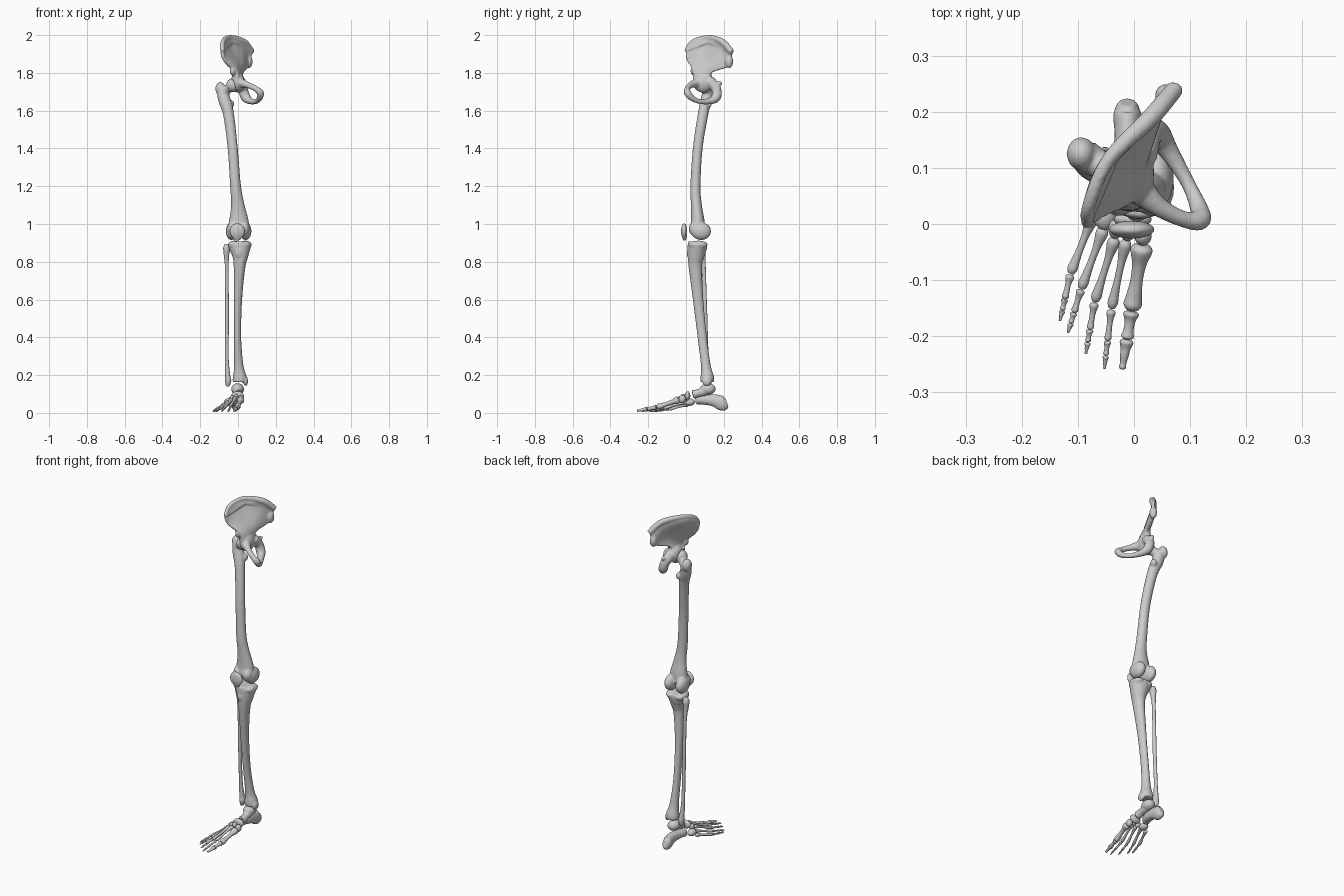
import bpy, bmesh, math
from mathutils import Vector, Matrix


def spline(pts, n=5):
    """Catmull-Rom through points of any dimension."""
    p = [Vector(q) for q in pts]
    p = [2 * p[0] - p[1]] + p + [2 * p[-1] - p[-2]]
    out = []
    for i in range(1, len(p) - 2):
        a, b, c, d = p[i - 1:i + 3]
        for k in range(n):
            t = k / n
            out.append((2 * b + (c - a) * t + (2 * a - 5 * b + 4 * c - d) * t * t
                        + (3 * b - a - 3 * c + d) * t ** 3) * 0.5)
    return out + [p[-2]]


def loft(bm, rings):
    vs = [[bm.verts.new(co) for co in r] for r in rings]
    m = len(vs[0])
    for r, s in zip(vs, vs[1:]):
        for j in range(m):
            bm.faces.new((r[j], r[(j + 1) % m], s[(j + 1) % m], s[j]))
    for r in (vs[0][::-1], vs[-1]):
        c = bm.verts.new(sum((v.co for v in r), Vector()) / m)
        for j in range(m):
            bm.faces.new((r[j], r[(j + 1) % m], c))


def tube(bm, pts, ref=(1, 0, 0)):
    """Elliptical tube: points are (x, y, z, radius along ref, other radius)."""
    s = spline([q if len(q) == 5 else (*q, q[3]) for q in pts])
    rings = []
    for i, q in enumerate(s):
        t = (Vector(s[min(i + 1, len(s) - 1)][:3]) - Vector(s[max(i - 1, 0)][:3])).normalized()
        a = Vector(ref)
        a = (a - t * a.dot(t)).normalized()
        b = t.cross(a)
        rings.append([Vector(q[:3]) + a * (q[3] * math.cos(k * math.pi / 8))
                      + b * (q[4] * math.sin(k * math.pi / 8)) for k in range(16)])
    loft(bm, rings)


def blob(bm, c, r):
    bmesh.ops.create_uvsphere(bm, u_segments=24, v_segments=14, radius=1,
                              matrix=Matrix.Translation(c) @ Matrix.Diagonal((*r, 1)))


def finish(name, bm, voxel=0.005, smooth=4):
    """Fuse the overlapping pieces into one smooth bone."""
    bmesh.ops.recalc_face_normals(bm, faces=bm.faces)
    me = bpy.data.meshes.new(name)
    bm.to_mesh(me)
    bm.free()
    ob = bpy.data.objects.new(name, me)
    bpy.context.collection.objects.link(ob)
    m = ob.modifiers.new("fuse", 'REMESH')
    m.mode, m.voxel_size, m.use_smooth_shade = 'VOXEL', voxel, True
    m = ob.modifiers.new("soften", 'SMOOTH')
    m.factor, m.iterations = 0.5, smooth
    return ob


# hip bone: iliac blade
bm = bmesh.new()
rows = [
    [(-.02, .05, 1.75), (-.005, .07, 1.75), (0, .09, 1.75), (.005, .115, 1.75), (.01, .145, 1.75)],
    [(-.02, .04, 1.81), (-.01, .06, 1.81), (0, .085, 1.81), (.008, .11, 1.80), (.015, .135, 1.80)],
    [(-.07, .01, 1.86), (-.05, .05, 1.88), (-.02, .10, 1.88), (.025, .155, 1.86), (.05, .215, 1.83)],
    [(-.083, .0, 1.89), (-.078, .045, 1.94), (-.05, .11, 1.955), (.02, .18, 1.93), (.06, .235, 1.87)],
    [(-.083, .0, 1.915), (-.08, .035, 1.965), (-.045, .115, 1.988), (.03, .19, 1.965), (.075, .243, 1.91)]]
cols = [spline(c) for c in zip(*[spline(r) for r in rows])]
thick = [v[0] for v in spline([(.05, 0), (.032, 0), (.018, 0), (.018, 0), (.018, 0)])]
rings = []
for j in range(len(cols[0])):
    up, down = [], []
    for i in range(len(cols)):
        du = cols[min(i + 1, len(cols) - 1)][j] - cols[max(i - 1, 0)][j]
        dv = cols[i][min(j + 1, len(cols[0]) - 1)] - cols[i][max(j - 1, 0)]
        n = du.cross(dv).normalized() * thick[j] / 2
        up.append(cols[i][j] + n)
        down.append(cols[i][j] - n)
    rings.append(up + down[::-1])
loft(bm, rings)
# crest rim and spines
tube(bm, [(*p, r) for p, r in zip(rows[-1], (.012, .012, .013, .017, .016))], (0, 0, 1))
blob(bm, (.057, .228, 1.86), (.02, .022, .035))
blob(bm, (-.028, .042, 1.81), (.015, .018, .025))
# socket body, pubis and ischium ring
blob(bm, (.0, .092, 1.75), (.036, .056, .055))
tube(bm, [(0, .07, 1.75, .03), (.045, .03, 1.738, .018), (.09, .008, 1.718, .015),
          (.118, .008, 1.695, .019), (.115, .03, 1.668, .016), (.095, .075, 1.648, .013),
          (.062, .13, 1.652, .018), (.04, .16, 1.672, .026), (.025, .16, 1.715, .026),
          (.01, .125, 1.755, .032)], (.0096, .0068, .0142))
blob(bm, (.025, .175, 1.745), (.012, .018, .012))
hip = finish("hip_bone", bm)
# hollow the hip socket
head = (-.025, .085, 1.735)
bm = bmesh.new()
blob(bm, head, (.041, .041, .041))
cutter = finish("socket_cutter", bm)
cutter.hide_render = True
m = hip.modifiers.new("socket", 'BOOLEAN')
m.operation, m.object = 'DIFFERENCE', cutter
deps = bpy.context.evaluated_depsgraph_get()
me = bpy.data.meshes.new_from_object(hip.evaluated_get(deps))
hip.modifiers.clear()
hip.data = me
bpy.data.objects.remove(cutter)

# femur
bm = bmesh.new()
tube(bm, [(-.087, .12, 1.72, .026, .026), (-.073, .108, 1.66, .033, .03), (-.05, .09, 1.58, .029, .028),
          (-.028, .062, 1.4, .027, .026), (-.013, .05, 1.2, .029, .027), (-.001, .055, 1.1, .036, .029),
          (.004, .062, 1.02, .052, .036), (.004, .06, .97, .057, .04)])
tube(bm, [(-.085, .12, 1.69, .03), (-.055, .102, 1.715, .025), (*head, .027)], (0, 0, 1))
blob(bm, head, (.038, .038, .038))
blob(bm, (-.094, .125, 1.715), (.026, .03, .037))
blob(bm, (-.038, .118, 1.635), (.018, .018, .022))
for x in (-.034, .04):
    blob(bm, (x, .08, .962), (.031, .053, .047))
    blob(bm, (x * .8, .05, .975), (.03, .036, .04))
finish("femur", bm)

# kneecap
bm = bmesh.new()
blob(bm, (-.004, -.01, .962), (.041, .016, .042))
blob(bm, (-.004, -.008, .94), (.026, .013, .03))
finish("kneecap", bm, .004)

# tibia
bm = bmesh.new()
tube(bm, [(.01, .062, .905, .058, .05), (.01, .06, .88, .06, .052), (.012, .053, .83, .043, .044),
          (.008, .05, .77, .031, .036), (0, .064, .6, .022, .028), (-.002, .086, .4, .019, .025),
          (.004, .105, .25, .025, .026), (.009, .112, .19, .037, .036), (.009, .113, .163, .038, .036)])
for x in (-.02, .04):
    blob(bm, (x, .065, .89), (.032, .05, .022))
blob(bm, (.005, .018, .845), (.018, .014, .03))
blob(bm, (.041, .11, .168), (.012, .025, .026))
finish("tibia", bm)

# fibula
bm = bmesh.new()
tube(bm, [(-.059, .085, .895, .012, .012), (-.06, .085, .87, .019, .02), (-.061, .088, .83, .014, .015),
          (-.059, .095, .75, .01, .011), (-.058, .102, .5, .0105, .012), (-.059, .11, .3, .01, .011),
          (-.055, .116, .2, .014, .016), (-.052, .118, .17, .017, .02), (-.056, .12, .14, .01, .012)])
finish("fibula", bm, .004)

# heel and ankle bones
bm = bmesh.new()
tube(bm, [(-.012, .217, .055, .016, .024), (-.012, .195, .05, .025, .04), (-.012, .15, .066, .023, .033),
          (-.022, .09, .07, .026, .026), (-.035, .055, .065, .02, .022)])
finish("heel_bone", bm, .004)
bm = bmesh.new()
blob(bm, (-.002, .115, .126), (.034, .042, .031))
tube(bm, [(.0, .1, .115, .025), (.003, .065, .105, .021), (.004, .035, .097, .024)])
finish("talus", bm, .004)

# midfoot bones
midfoot = [("navicular", (-.002, .008, .09), (.034, .015, .025)),
           ("cuboid", (-.052, .018, .057), (.022, .03, .02)),
           ("cuneiform_1", (.016, -.02, .073), (.016, .019, .022)),
           ("cuneiform_2", (-.011, -.015, .083), (.013, .016, .018)),
           ("cuneiform_3", (-.033, -.009, .075), (.013, .018, .018))]
for name, c, r in midfoot:
    bm = bmesh.new()
    blob(bm, c, r)
    finish(name, bm, .003, 2)


# metatarsals and toe bones
def long_bone(name, a, b, r0, rm, r1):
    bm = bmesh.new()
    a, b = Vector(a), Vector(b)
    prof = [(0, r0 * .65), (.08, r0), (.3, rm * 1.15), (.55, rm), (.78, r1 * .85), (.92, r1), (1, r1 * .65)]
    tube(bm, [(*a.lerp(b, t), r) for t, r in prof])
    finish(name, bm, .0022, 2)


# base, head, tip, thickness of each ray
rays = [((.015, -.037, .07), (-.004, -.153, .03), (-.021, -.259, .011), 1.75),
        ((-.014, -.029, .08), (-.04, -.15, .034), (-.053, -.259, .007), 1),
        ((-.034, -.025, .072), (-.07, -.138, .03), (-.086, -.232, .007), 1),
        ((-.054, -.008, .056), (-.094, -.115, .025), (-.118, -.195, .007), 1),
        ((-.074, .012, .045), (-.113, -.088, .02), (-.132, -.173, .007), 1)]
for i, (base, knuckle, tip, k) in enumerate(rays, 1):
    long_bone(f"metatarsal_{i}", base, knuckle, .0115 * k, .0065 * k, .0095 * k)
    cuts = (.02, .49, 1) if i == 1 else (.02, .53, .77, 1)
    for j, (s, e) in enumerate(zip(cuts, cuts[1:]), 1):
        f = k * (1 - .13 * (j - 1))
        r1 = .0045 if e == 1 else .0068
        long_bone(f"toe_{i}_segment_{j}", Vector(knuckle).lerp(Vector(tip), s + .01),
                  Vector(knuckle).lerp(Vector(tip), e), .0085 * f, .0052 * f, r1 * f)
